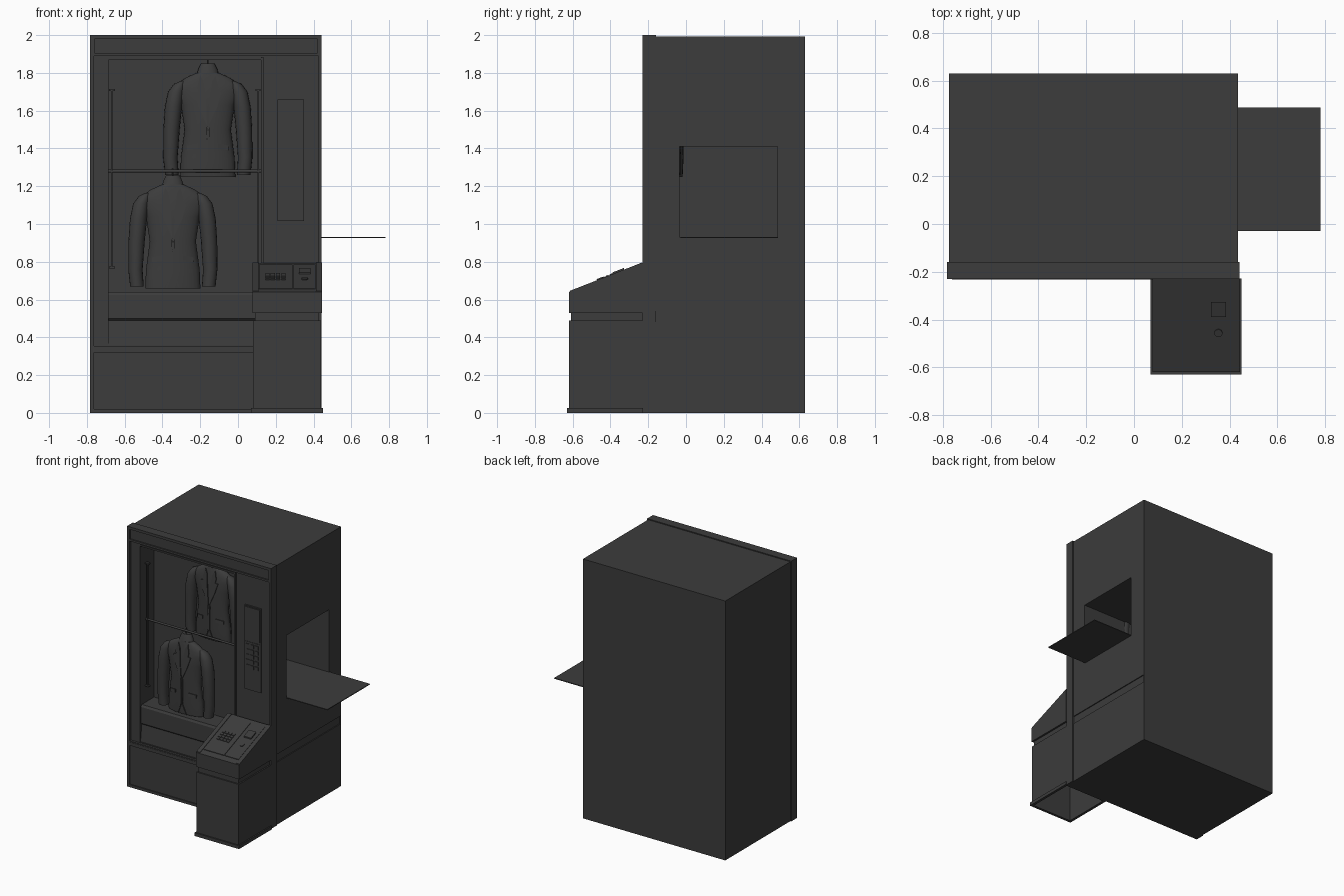
import bpy, bmesh, math
from mathutils import Vector, Matrix

cube = bpy.data.objects.get("Cube")
if cube:
    bpy.data.objects.remove(cube, do_unlink=True)

dark = bpy.data.materials.new("charcoal")
dark.use_nodes = True
dark.diffuse_color = (0.045, 0.045, 0.045, 1)
dark.node_tree.nodes["Principled BSDF"].inputs["Base Color"].default_value = dark.diffuse_color


def make(name, bm, smooth=False):
    bmesh.ops.recalc_face_normals(bm, faces=bm.faces)
    me = bpy.data.meshes.new(name)
    bm.to_mesh(me)
    bm.free()
    me.materials.append(dark)
    ob = bpy.data.objects.new(name, me)
    bpy.context.collection.objects.link(ob)
    bpy.ops.object.select_all(action='DESELECT')
    ob.select_set(True)
    bpy.context.view_layer.objects.active = ob
    if smooth:
        bpy.ops.object.shade_smooth_by_angle(angle=math.radians(45))
    return ob


def box(name, x, y, z):
    """Box from (low, high) pairs."""
    bm = bmesh.new()
    bmesh.ops.create_cube(bm, size=1)
    for v in bm.verts:
        v.co = [sum(r) / 2 + c * (r[1] - r[0]) for c, r in zip(v.co, (x, y, z))]
    return make(name, bm)


def cut(ob, x, y, z):
    cutter = box("cutter", x, y, z)
    cutter.hide_render = True
    bpy.context.view_layer.objects.active = ob
    mod = ob.modifiers.new("cut", 'BOOLEAN')
    mod.operation, mod.object, mod.solver = 'DIFFERENCE', cutter, 'EXACT'
    bpy.ops.object.modifier_apply(modifier=mod.name)
    bpy.data.objects.remove(cutter, do_unlink=True)


def prism(name, points, offset):
    """Polygon extruded along an offset vector."""
    bm = bmesh.new()
    face = bm.faces.new([bm.verts.new(p) for p in points])
    ext = bmesh.ops.extrude_face_region(bm, geom=[face])["geom"]
    bmesh.ops.translate(bm, vec=offset, verts=[g for g in ext if isinstance(g, bmesh.types.BMVert)])
    return make(name, bm)


def loft(name, rings, n=24):
    """Skin over elliptical rings (x, y, z, half width, half depth)."""
    bm = bmesh.new()
    loops = []
    for cx, cy, z, w, d in rings:
        turns = [2 * math.pi * i / n for i in range(n)]
        loops.append([bm.verts.new((cx + w * math.cos(a), cy + d * math.sin(a), z)) for a in turns])
    for a, b in zip(loops, loops[1:]):
        for i in range(n):
            j = (i + 1) % n
            bm.faces.new((a[i], a[j], b[j], b[i]))
    bm.faces.new(loops[0])
    bm.faces.new(loops[-1])
    return make(name, bm, True)


def cylinder(name, centre, radius, depth, axis, n=16):
    bm = bmesh.new()
    rot = Vector((0, 0, 1)).rotation_difference(Vector(axis)).to_matrix().to_4x4()
    bmesh.ops.create_cone(bm, cap_ends=True, segments=n, radius1=radius, radius2=radius,
                          depth=depth, matrix=Matrix.Translation(centre) @ rot)
    return make(name, bm, True)


# Cabinet with side hatch compartment and display chamber
chamber = ((-0.685, 0.125), (-0.4, -0.04), (0.36, 1.87))
cabinet = box("cabinet", (-0.775, 0.435), (-0.16, 0.63), (0, 1.993))
cut(cabinet, *chamber)
cut(cabinet, (-0.72, 0.6), (-0.035, 0.485), (0.93, 1.41))
cut(cabinet, (0.428, 0.6), (-0.3, 0.624), (0.48, 0.54))
box("hatch_flap", (0.43, 0.78), (-0.03, 0.487), (0.926, 0.932))

# Front frame with recessed header, window surround and lower panel
frame = box("front_frame", (-0.783, 0.442), (-0.23, -0.16), (0, 2))
cut(frame, *chamber)
cut(frame, (-0.76, 0.42), (-0.4, -0.22), (1.905, 1.98))
cut(frame, (-0.762, 0.425), (-0.4, -0.212), (0.355, 1.89))
cut(frame, (-0.762, 0.42), (-0.4, -0.222), (0.02, 0.32))
box("sill_strip", (-0.762, 0.08), (-0.232, -0.2), (0.33, 0.347))

# Window trim
box("window_post", (0.122, 0.136), (-0.222, -0.2), (0.36, 1.885))
box("window_top_trim", (-0.685, 0.122), (-0.218, -0.2), (1.868, 1.88))

# Display platform
prism("display_platform", [(-0.685, y, z) for y, z in
      [(-0.04, 0.36), (-0.205, 0.36), (-0.19, 0.49), (-0.2, 0.5), (-0.2, 0.625), (-0.19, 0.64), (-0.04, 0.64)]],
      (0.81, 0, 0))

# Hanging rails and side tracks
cylinder("middle_rail", (-0.28, -0.14, 1.28), 0.008, 0.81, (1, 0, 0))
for side, x in (("right", -0.668), ("left", 0.108)):
    box(side + "_track", (x - 0.004, x + 0.004), (-0.15, -0.13), (0.77, 1.71))
    for z in (0.77, 1.71):
        box(side + "_track_bracket", (x - 0.016, x + 0.016), (-0.15, -0.13), (z - 0.005, z + 0.005))

# Jackets on hangers
TORSO = [(0, .146, .05), (.1, .142, .055), (.25, .122, .052), (.38, .142, .058),
         (.45, .168, .05), (.49, .165, .044), (.525, .115, .038), (.55, .06, .034)]
SLEEVE = [(.19, .01, .036), (.198, .1, .038), (.192, .25, .043), (.182, .37, .045),
          (.168, .45, .042), (.15, .49, .03), (.13, .507, .015)]


def torso_front(x, z):
    for (z0, w0, d0), (z1, w1, d1) in zip(TORSO, TORSO[1:]):
        if z <= z1:
            t = (z - z0) / (z1 - z0)
            w, d = w0 + t * (w1 - w0), d0 + t * (d1 - d0)
            break
    return -d * math.sqrt(max(0, 1 - (x / w) ** 2))


def jacket(name, cx, cy, base):
    def patch(part, outline):
        for s in (-1, 1):
            pts = [(cx + s * x, cy + torso_front(x, z) - 0.007, base + z) for x, z in outline]
            prism(f"{name}_{part}", pts, (0, 0.009, 0))

    loft(name + "_torso", [(cx, cy, base + z, w, d) for z, w, d in TORSO])
    for s in (-1, 1):
        loft(name + "_sleeve", [(cx + s * x, cy, base + z, r, r * 1.05) for x, z, r in SLEEVE], 16)
    loft(name + "_collar", [(cx, cy + y, base + z, w, d) for y, z, w, d in
         [(0, .53, .062, .038), (.005, .57, .05, .034), (.008, .6, .036, .026)]])
    # Lapels, front edges, pockets and buttons
    patch("lapel", [(.004, .27), (.05, .37), (.072, .445), (.05, .45), (.056, .475), (.04, .535), (.022, .5), (.01, .4)])
    patch("front_edge", [(.001, .27), (.001, .08), (.03, .005), (.036, .005), (.008, .08), (.008, .27)])
    patch("pocket_flap", [(.055, .15), (.11, .14), (.11, .165), (.055, .175)])
    for z in (.2, .26):
        cylinder(name + "_button", (cx, cy + torso_front(0, z) - 0.006, base + z), 0.006, 0.01, (0, 1, 0), 10)
    cylinder(name + "_hanger_hook", (cx, cy, base + 0.61), 0.004, 0.05, (0, 0, 1), 8)


jacket("upper_jacket", -0.16, -0.068, 1.25)
jacket("lower_jacket", -0.345, -0.135, 0.658)

# Control panel on the right column
box("control_panel", (0.21, 0.35), (-0.222, -0.2), (1.015, 1.66))
box("screen", (0.217, 0.343), (-0.228, -0.22), (1.4, 1.652))
box("keypad_plate", (0.22, 0.34), (-0.225, -0.22), (1.17, 1.385))
for row in range(5):
    for col in range(3):
        x, z = 0.229 + col * 0.037, 1.182 + row * 0.04
        box("key", (x, x + 0.028), (-0.23, -0.22), (z, z + 0.028))

# Payment kiosk: open-bottomed pedestal, toe ring, neck, sloped head
pedestal = box("kiosk_pedestal", (0.08, 0.44), (-0.62, -0.23), (0, 0.49))
cut(pedestal, (0.09, 0.43), (-0.61, -0.24), (-0.1, 0.475))
toe = box("kiosk_toe_ring", (0.07, 0.45), (-0.63, -0.228), (0, 0.025))
cut(toe, (0.09, 0.43), (-0.61, -0.24), (-0.1, 0.1))
box("kiosk_neck", (0.09, 0.43), (-0.61, -0.23), (0.485, 0.535))
prism("kiosk_head", [(0.077, y, z) for y, z in
      [(-0.23, 0.53), (-0.62, 0.53), (-0.62, 0.64), (-0.23, 0.793)]], (0.367, 0, 0))
SLOPE = 0.153 / 0.39


def slope_plate(name, x, y, low, high):
    pts = [(x[i], y[j], 0.64 + SLOPE * (y[j] + 0.62) + low) for i, j in ((0, 0), (1, 0), (1, 1), (0, 1))]
    return prism(name, pts, (0, 0, high - low))


for x in ((0.077, 0.108), (0.412, 0.444)):
    slope_plate("head_side_trim", x, (-0.615, -0.232), 0, 0.004)
slope_plate("keypad_panel", (0.112, 0.288), (-0.58, -0.26), -0.004, 0.004)
slope_plate("payment_panel", (0.295, 0.41), (-0.58, -0.26), -0.004, 0.004)
for row in range(4):
    for col in range(4):
        x, y = 0.145 + col * 0.028, -0.47 + row * 0.022
        slope_plate("kiosk_key", (x, x + 0.022), (y, y + 0.017), 0.003, 0.009)
slope_plate("card_reader", (0.322, 0.384), (-0.39, -0.327), 0.003, 0.013)
cylinder("coin_button", (0.353, -0.455, 0.64 + SLOPE * 0.165 + 0.003), 0.017, 0.014, (0, -SLOPE, 1))
